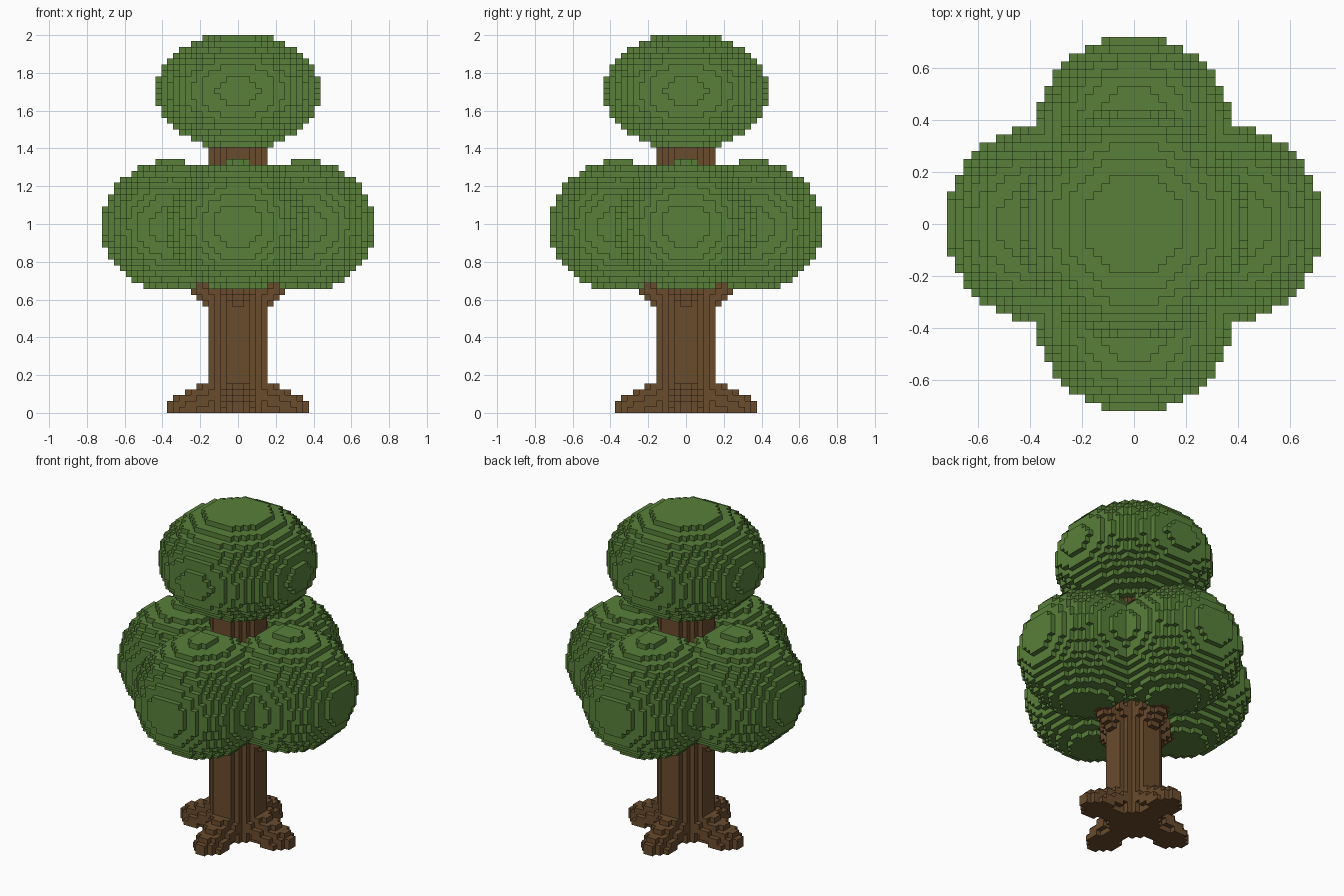
import bpy
import bmesh
from mathutils import Vector

cube = bpy.data.objects.get("Cube")
if cube:
    bpy.data.objects.remove(cube, do_unlink=True)

S = 1 / 32  # size of one block


def make_material(name, rgb):
    mat = bpy.data.materials.new(name)
    mat.use_nodes = True
    mat.diffuse_color = (*rgb, 1)
    bsdf = next(n for n in mat.node_tree.nodes if n.type == 'BSDF_PRINCIPLED')
    bsdf.inputs["Base Color"].default_value = (*rgb, 1)
    return mat


leaf_green = make_material("leaf_green", (0.098, 0.216, 0.042))
bark_brown = make_material("bark_brown", (0.144, 0.072, 0.027))


# Shape tests, in block units, evaluated at block centres
def ellipsoid(centre, r, rz):
    c = Vector(centre)

    def inside(p):
        d = p - c
        return (d.x ** 2 + d.y ** 2) / r ** 2 + (d.z / rz) ** 2 <= 1
    return inside


def cylinder(r, top):
    return lambda p: p.x ** 2 + p.y ** 2 <= r * r and p.z < top


def capsule(a, b, r):
    a, b = Vector(a), Vector(b)
    ab = b - a

    def inside(p):
        t = max(0, min(1, (p - a).dot(ab) / ab.length_squared))
        return (p - a - ab * t).length <= r
    return inside


# Parts: name, material, shape, search bounds (half width, bottom, top)
DIRECTIONS = {"left": (1, 0), "right": (-1, 0), "back": (0, 1), "front": (0, -1)}
parts = [("trunk", bark_brown, cylinder(4.8, 46), (6, 0, 46))]
for side, (dx, dy) in DIRECTIONS.items():
    def out(d, z, dx=dx, dy=dy):
        return (dx * d, dy * d, z)
    parts += [
        (side + "_root", bark_brown, capsule(out(3, 3.3), out(9.2, 0.5), 2.7), (13, 0, 8)),
        (side + "_branch", bark_brown, capsule(out(2, 18.5), out(9, 25.5), 2.7), (13, 14, 30)),
        (side + "_leaf_lobe", leaf_green, ellipsoid(out(11.2, 31.7), 12.04, 11.03), (24, 20, 44)),
    ]
parts.append(("leaf_crown", leaf_green, ellipsoid((0, 0, 54.5), 13.96, 10), (15, 44, 65)))

# Fill blocks; each block belongs to the first part that claims it
owner = {}
for index, (name, mat, inside, (w, low, high)) in enumerate(parts):
    for x in range(-w, w):
        for y in range(-w, w):
            for z in range(low, high):
                if (x, y, z) not in owner and inside(Vector((x + .5, y + .5, z + .5))):
                    owner[x, y, z] = index

# Outer faces of the blocks only
meshes = [bmesh.new() for _ in parts]
vert_maps = [{} for _ in parts]
for cell, index in owner.items():
    bm, verts = meshes[index], vert_maps[index]
    for axis in range(3):
        for step in (0, 1):
            near = list(cell)
            near[axis] += 1 if step else -1
            if tuple(near) in owner:
                continue
            u, v = (axis + 1) % 3, (axis + 2) % 3
            corners = []
            for du, dv in ((0, 0), (1, 0), (1, 1), (0, 1)):
                c = list(cell)
                c[axis] += step
                c[u] += du
                c[v] += dv
                key = tuple(c)
                if key not in verts:
                    verts[key] = bm.verts.new(Vector(key) * S)
                corners.append(verts[key])
            bm.faces.new(corners if step else corners[::-1])

for (name, mat, _, _), bm in zip(parts, meshes):
    mesh = bpy.data.meshes.new(name)
    bm.to_mesh(mesh)
    bm.free()
    mesh.materials.append(mat)
    bpy.context.collection.objects.link(bpy.data.objects.new(name, mesh))
